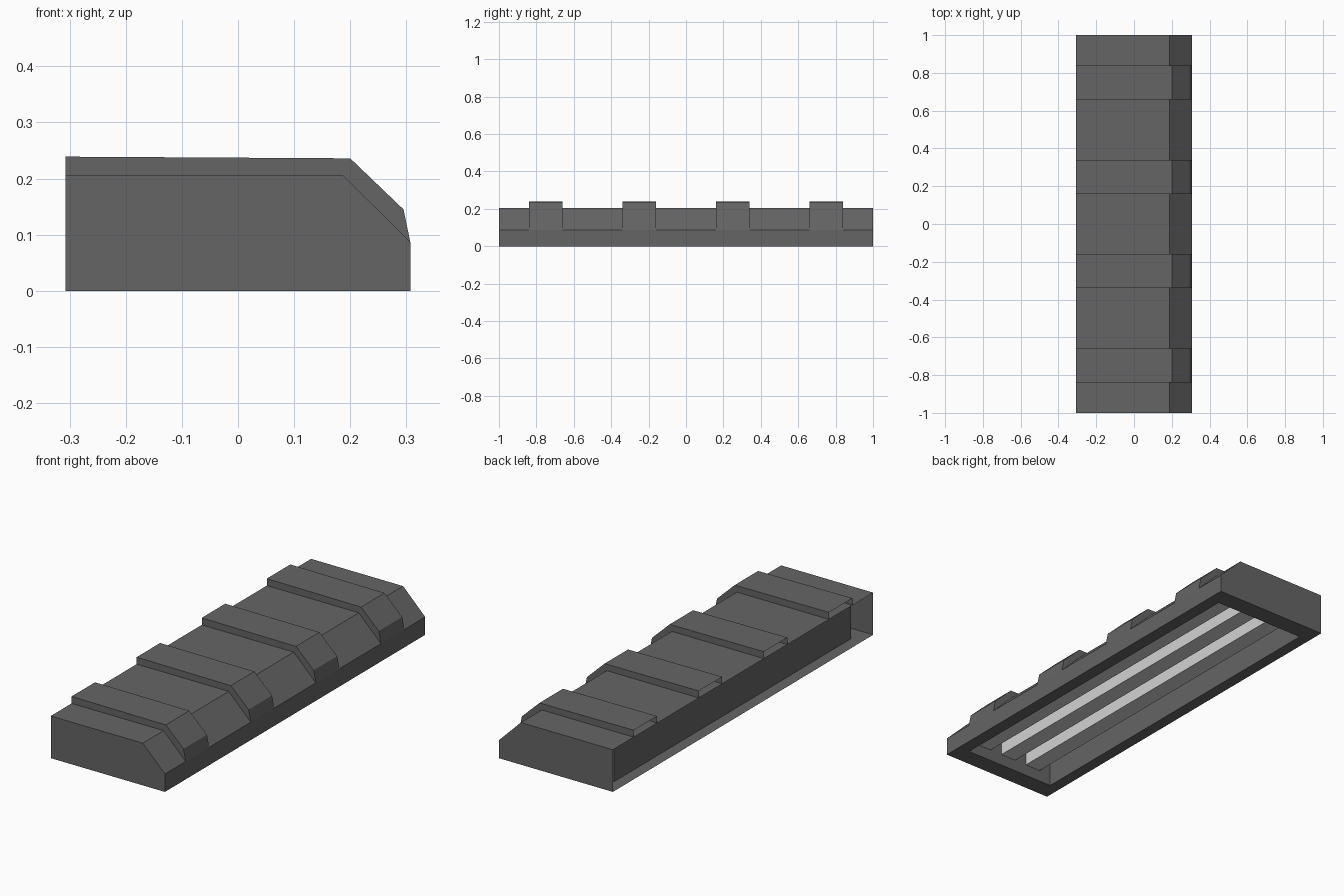
import bpy, bmesh

if "Cube" in bpy.data.objects:
    bpy.data.objects.remove(bpy.data.objects["Cube"])


def material(name, rgb):
    m = bpy.data.materials.new(name)
    m.diffuse_color = (*rgb, 1)
    m.use_nodes = True
    m.node_tree.nodes["Principled BSDF"].inputs["Base Color"].default_value = m.diffuse_color
    return m


dark_grey = material("dark grey", (0.13, 0.13, 0.13))
light_white = material("light white", (0.65, 0.65, 0.65))


def prism(bm, profile, y0, y1, skip=()):
    """Extrude an x-z profile along y; skip lists profile edges left open."""
    a = [bm.verts.new((x, y0, z)) for x, z in profile]
    b = [bm.verts.new((x, y1, z)) for x, z in profile]
    bm.faces.new(a)
    bm.faces.new(b[::-1])
    n = len(profile)
    for i in range(n):
        if i not in skip:
            j = (i + 1) % n
            bm.faces.new((a[i], b[i], b[j], a[j]))
    return a, b


def finish(bm, name, mat):
    bmesh.ops.recalc_face_normals(bm, faces=bm.faces)
    me = bpy.data.meshes.new(name)
    bm.to_mesh(me)
    bm.free()
    me.materials.append(mat)
    ob = bpy.data.objects.new(name, me)
    bpy.context.collection.objects.link(ob)
    return ob


# Housing: outer shell open at the wall side, bottom rim, inner cavity
X = 0.307
bm = bmesh.new()
outer = [(-X, 0), (-X, 0.205), (0.188, 0.205), (X, 0.087), (X, 0)]
inner = [(-0.25, 0), (-0.25, 0.17), (0.165, 0.17), (0.245, 0.09), (0.245, 0)]
oa, ob_ = prism(bm, outer, -1, 1, skip=(0, 4))
ia, ib = prism(bm, inner, -0.91, 0.91, skip=(4,))
ring_out = [oa[0], oa[4], ob_[4], ob_[0]]
ring_in = [ia[0], ia[4], ib[4], ib[0]]
for i in range(4):
    j = (i + 1) % 4
    bm.faces.new((ring_out[i], ring_out[j], ring_in[j], ring_in[i]))
finish(bm, "housing", dark_grey)

# Four raised bands across the roof, open towards the wall and the housing
band = [(-X, 0.205), (-X, 0.239), (0.2, 0.236), (0.295, 0.145), (X, 0.087), (0.188, 0.205)]
for k in range(4):
    y = -0.75 + 0.5 * k
    bm = bmesh.new()
    prism(bm, band, y - 0.09, y + 0.09, skip=(0, 4, 5))
    finish(bm, f"roof_band_{k + 1}", dark_grey)

# Three long light bars hanging inside the cavity
for k in range(3):
    x = -0.142 + 0.15 * k
    bm = bmesh.new()
    bar = [(x - 0.042, 0.055), (x - 0.042, 0.16), (x + 0.042, 0.16), (x + 0.042, 0.055)]
    prism(bm, bar, -0.908, 0.908)
    finish(bm, f"light_bar_{k + 1}", light_white)
